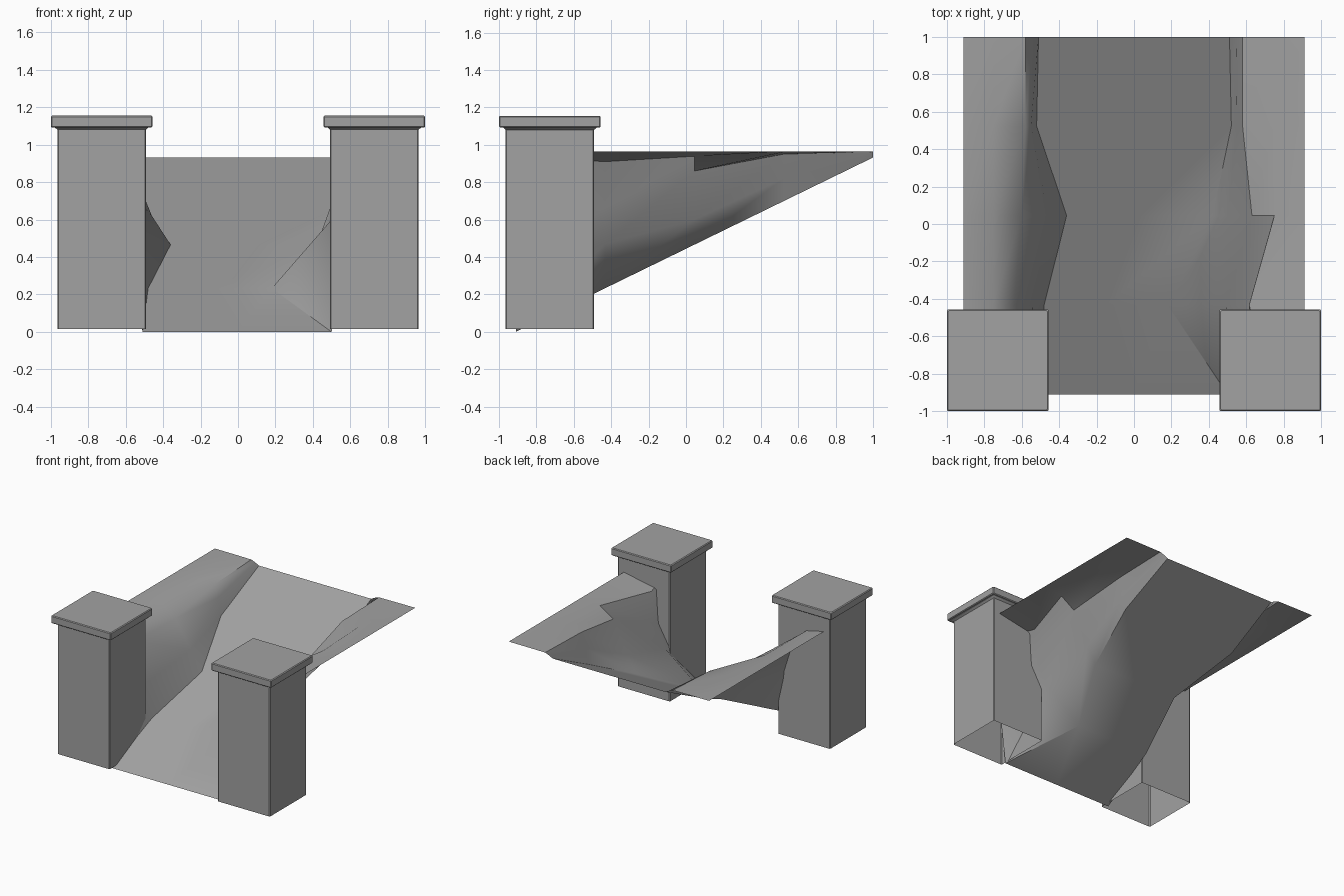
import bpy
import bmesh
import math

cube = bpy.data.objects.get("Cube")
if cube:
    bpy.data.objects.remove(cube, do_unlink=True)

# One plain grey for everything
grey = bpy.data.materials.new("plain_grey")
grey.use_nodes = True
colour = (0.36, 0.36, 0.36, 1)
grey.diffuse_color = colour
grey.node_tree.nodes["Principled BSDF"].inputs["Base Color"].default_value = colour

BACK, FRONT = 1.0, -0.91
RIM_X, RIM_Z, BACK_Z = 0.91, 0.965, 0.932


def finish(bm, name, angle):
    """Turn a bmesh into a shaded, coloured object."""
    mesh = bpy.data.meshes.new(name)
    bm.to_mesh(mesh)
    bm.free()
    mesh.materials.append(grey)
    obj = bpy.data.objects.new(name, mesh)
    bpy.context.collection.objects.link(obj)
    bpy.ops.object.select_all(action="DESELECT")
    obj.select_set(True)
    bpy.context.view_layer.objects.active = obj
    bpy.ops.object.shade_smooth_by_angle(angle=math.radians(angle))
    return obj


def loft(bm, rows, closed=False):
    """Skin neighbouring rows of vertices with quads."""
    for low, high in zip(rows, rows[1:]):
        count = len(low)
        for i in range(count if closed else count - 1):
            j = (i + 1) % count
            bm.faces.new((low[i], low[j], high[j], high[i]))


# Ramp with embankments: each bank is foot x, middle x, z, top x, z
right_banks = [
    (0.51, 0.56, 0.40, 0.60, 0.85),
    (0.48, 0.54, 0.50, 0.64, 0.82),
    (0.36, 0.46, 0.62, 0.60, 0.84),
    (0.52, 0.55, 0.84, 0.58, 0.94),
    (0.51, 0.545, 0.95, 0.58, 0.963),
]
left_banks = [
    (0.50, 0.55, 0.40, 0.60, 0.85),
    (0.18, 0.49, 0.47, 0.60, 0.66),
    (0.42, 0.50, 0.60, 0.63, 0.86),
    (0.52, 0.55, 0.82, 0.58, 0.95),
    (0.51, 0.545, 0.95, 0.58, 0.963),
]


def bank(values, floor_z, shoulder):
    """Points from the foot of a bank to its outer rim."""
    foot, mid_x, mid_z, top_x, top_z = values
    return [(foot, floor_z), (mid_x, mid_z), (top_x, top_z),
            shoulder or (0.75, top_z + (RIM_Z - top_z) * 0.75), (RIM_X, RIM_Z)]


bm = bmesh.new()
rows = []
for i, (right, left) in enumerate(zip(right_banks, left_banks)):
    t = i / (len(right_banks) - 1)
    y = FRONT + (BACK - FRONT) * t
    floor_z = BACK_Z * t
    # The left bank has a steep lip beside the pillar
    lip = (0.615, 0.91) if i == 1 else None
    side_r = [(-x, z) for x, z in reversed(bank(right, floor_z, None))]
    side_l = bank(left, floor_z, lip)
    middle = [((left[0] - right[0]) / 2, floor_z)]
    rows.append([bm.verts.new((x, y, z)) for x, z in side_r + middle + side_l])
loft(bm, rows)
finish(bm, "ramp_ground", 50)


# Square pillars, open below, with an overhanging cap
def square_ring(bm, cx, cy, half, z, chamfer=0.006):
    inner = half - chamfer
    corners = [(half, -inner), (half, inner), (inner, half), (-inner, half),
               (-half, inner), (-half, -inner), (-inner, -half), (inner, -half)]
    return [bm.verts.new((cx + x, cy + y, z)) for x, y in corners]


def lofted_block(name, cx, cy, profile, capped):
    bm = bmesh.new()
    rings = [square_ring(bm, cx, cy, half, z) for half, z in profile]
    loft(bm, rings, closed=True)
    if capped:
        bm.faces.new(rings[-1])
    return finish(bm, name, 30)


CENTRE = 0.728
shaft_profile = [(0.237, 0.015), (0.237, 1.08), (0.25, 1.092)]
cap_profile = [(0.237, 1.092), (0.266, 1.092), (0.272, 1.098),
               (0.272, 1.149), (0.266, 1.155)]
for side, sign in (("left", 1), ("right", -1)):
    lofted_block(side + "_pillar_shaft", sign * CENTRE, -CENTRE, shaft_profile, False)
    lofted_block(side + "_pillar_cap", sign * CENTRE, -CENTRE, cap_profile, True)
